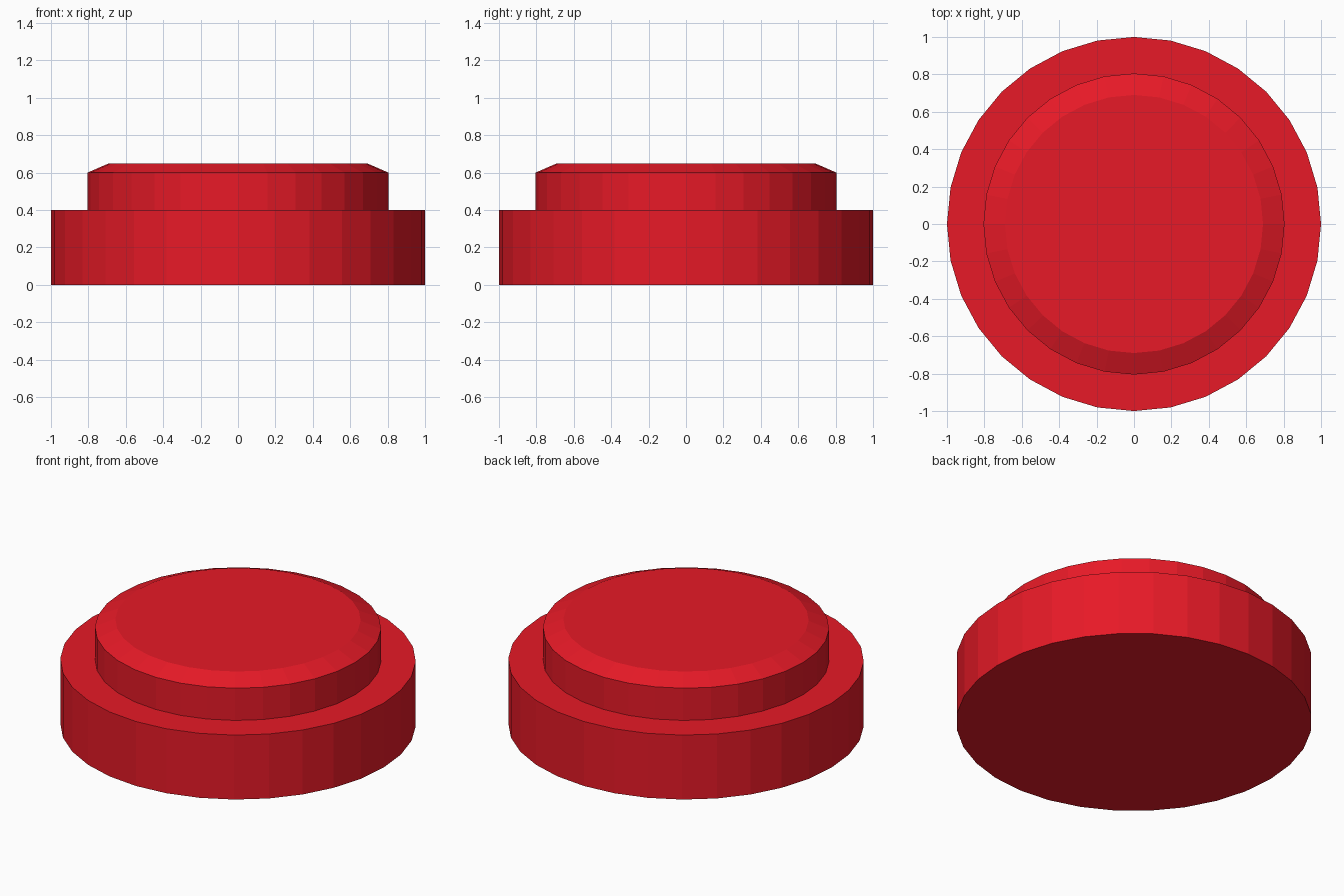
import bpy
import bmesh
from math import cos, sin, tau

if "Cube" in bpy.data.objects:
    bpy.data.objects.remove(bpy.data.objects["Cube"])

SIDES = 32

red = bpy.data.materials.new("red_plastic")
red.diffuse_color = (0.8, 0.01, 0.02, 1)
red.use_nodes = True
red.node_tree.nodes["Principled BSDF"].inputs["Base Color"].default_value = red.diffuse_color


def turned_part(name, profile):
    """Closed flat-shaded solid turned around z from (radius, height) points."""
    bm = bmesh.new()
    rings = [[bm.verts.new((r * cos(tau * i / SIDES), r * sin(tau * i / SIDES), z))
              for i in range(SIDES)] for r, z in profile]
    for low, high in zip(rings, rings[1:]):
        for i in range(SIDES):
            j = (i + 1) % SIDES
            bm.faces.new((low[i], low[j], high[j], high[i]))
    bm.faces.new(rings[0][::-1])
    bm.faces.new(rings[-1])
    mesh = bpy.data.meshes.new(name)
    bm.to_mesh(mesh)
    bm.free()
    mesh.materials.append(red)
    obj = bpy.data.objects.new(name, mesh)
    bpy.context.collection.objects.link(obj)
    return obj


# Wide round base
turned_part("base", [(1.0, 0.0), (1.0, 0.4)])

# Narrower push cap with a chamfered top edge
turned_part("push_cap", [(0.805, 0.4), (0.805, 0.6), (0.69, 0.65)])
